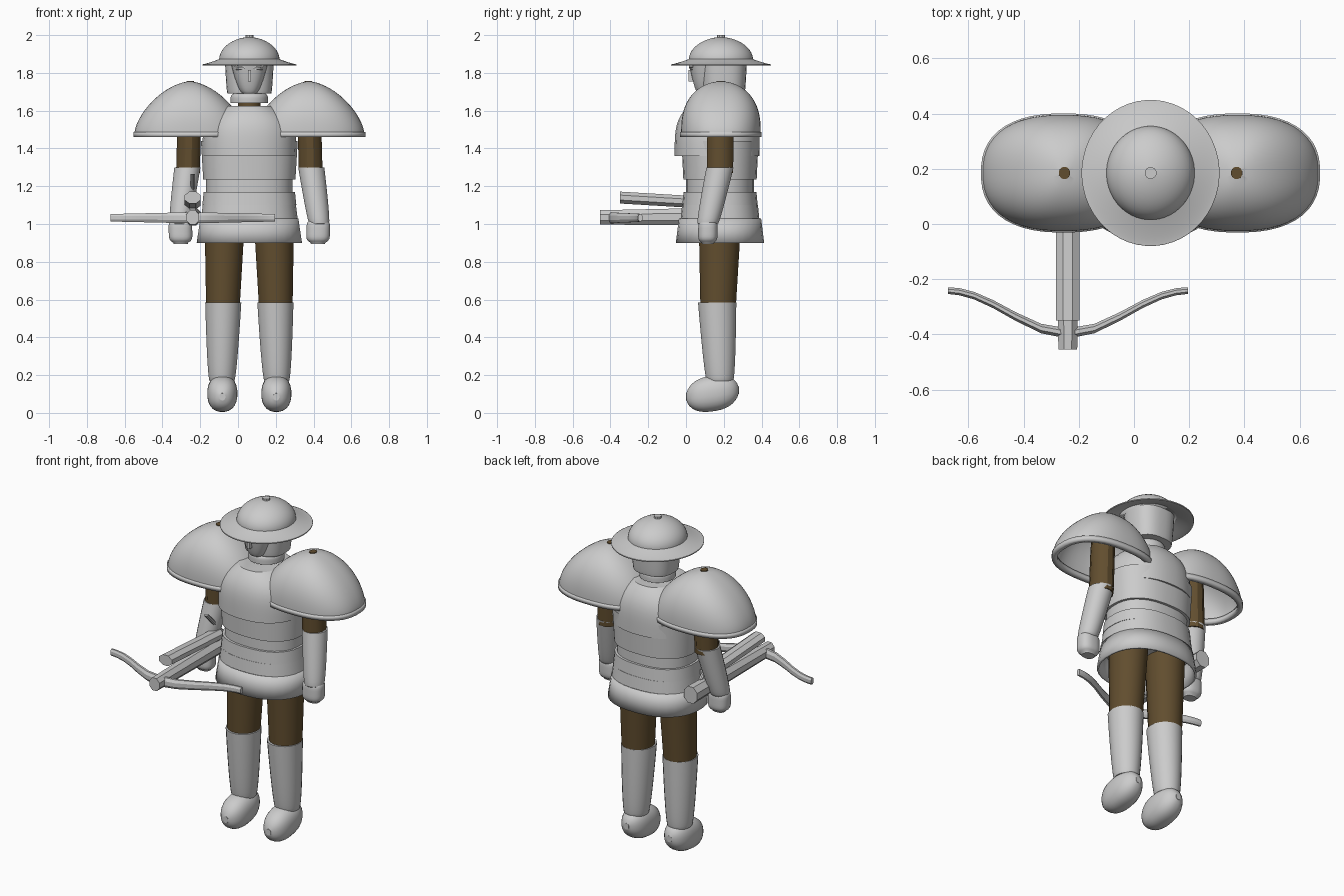
import bpy, bmesh, math
from mathutils import Vector

default_cube = bpy.data.objects.get("Cube")
if default_cube:
    bpy.data.objects.remove(default_cube)

MID_X, MID_Y = 0.06, 0.185      # body axis


def material(name, colour):
    mat = bpy.data.materials.new(name)
    mat.use_nodes = True
    mat.diffuse_color = (*colour, 1)
    mat.node_tree.nodes["Principled BSDF"].inputs["Base Color"].default_value = (*colour, 1)
    return mat


STEEL = material("pale_steel", (0.6, 0.6, 0.6))
CLOTH = material("brown_cloth", (0.12, 0.075, 0.028))


# Profile rules: each returns the two cross-section scales at position t along a part
def taper(ratio, power=1):
    def scale(t):
        value = 1 + (ratio - 1) * t ** power
        return value, value
    return scale


def dome(power, root=0.5, tip=0.06):
    def scale(t):
        value = max(tip, max(0, 1 - t ** power) ** root)
        return value, value
    return scale


def rounded(power, tip=0.2):
    return lambda t: dome(power, tip=tip)(abs(2 * t - 1))


def shoulder_profile(t):
    return dome(1.5, 0.6)(t)[0], dome(2.5)(t)[0]


def chest_profile(t):
    return 1 - t ** 4 / 2, 1 - t ** 4 / 3


def face_profile(t):
    spread = t ** 0.6
    return 0.35 + 0.65 * spread, 0.5 + 0.5 * spread


def bow_profile(t):
    value = 1 - abs(2 * t - 1) / 3
    return value, value


def finish(name, bm, mat, crease=32):
    bmesh.ops.recalc_face_normals(bm, faces=bm.faces)
    mesh = bpy.data.meshes.new(name)
    bm.to_mesh(mesh)
    bm.free()
    mesh.materials.append(mat)
    part = bpy.data.objects.new(name, mesh)
    bpy.context.collection.objects.link(part)
    bpy.ops.object.select_all(action='DESELECT')
    bpy.context.view_layer.objects.active = part
    part.select_set(True)
    bpy.ops.object.shade_smooth_by_angle(angle=math.radians(crease))
    return part


def superellipse(angle, power):
    return [math.copysign(abs(v) ** (2 / power), v) for v in (math.cos(angle), math.sin(angle))]


def sweep(name, start, end, size, profile=taper(1), mat=STEEL, sides=32, power=2,
          steps=14, closed=(True, True), thick=0, bend=None, crease=32):
    """Skin superellipse sections from start to end, square to the main direction."""
    start, end = Vector(start), Vector(end)
    span = [abs(v) for v in end - start]
    main = span.index(max(span))
    first, second = [axis for axis in range(3) if axis != main]
    bm = bmesh.new()
    rows = []
    for step in range(steps + 1):
        t = (1 - math.cos(math.pi * step / steps)) / 2
        centre = start.lerp(end, t)
        if bend:
            centre += bend(t)
        scale = profile(t)
        row = []
        for side in range(sides):
            u, v = superellipse(math.tau * (side + 0.5) / sides, power)
            point = centre.copy()
            point[first] += size[0] * scale[0] * u
            point[second] += size[1] * scale[1] * v
            row.append(bm.verts.new(point))
        rows.append(row)
    for low, high in zip(rows, rows[1:]):
        for side in range(sides):
            bm.faces.new((low[side - 1], low[side], high[side], high[side - 1]))
    for row, fill in zip((rows[0], rows[-1]), closed):
        if fill:
            bm.faces.new(row)
    part = finish(name, bm, mat, crease)
    if thick:
        shell = part.modifiers.new("shell", 'SOLIDIFY')
        shell.thickness = thick
        shell.offset = -1
    return part


def upright(name, bottom, top, size, profile=taper(1), y=MID_Y, **options):
    """A part centred on the body, from one height to another."""
    return sweep(name, (MID_X, y, bottom), (MID_X, y, top), size, profile, **options)


def block(name, centre, size, tilt=0):
    bm = bmesh.new()
    bmesh.ops.create_cube(bm, size=1)
    part = finish(name, bm, STEEL)
    part.location, part.scale, part.rotation_euler.y = centre, size, tilt


# Hat
upright("hat_brim", 1.845, 1.875, (0.25, 0.265), taper(0.62, 0.8), sides=48,
        closed=(False, True), thick=0.006)
upright("hat_crown", 1.87, 1.99, (0.16, 0.17), dome(2, 0.55), sides=48)
upright("hat_knob", 1.97, 2, (0.022, 0.022), sides=10)

# Head and neck
upright("hood", 1.69, 1.87, (0.116, 0.11), taper(1.12, 0.6), y=0.2, power=2.6)
upright("face", 1.69, 1.86, (0.1, 0.1), face_profile, y=0.115, power=2.4)
upright("neck", 1.6, 1.7, (0.06, 0.06), mat=CLOTH)
upright("collar", 1.64, 1.69, (0.1, 0.1), taper(0.85, 6))
block("nose", (MID_X, 0.025, 1.785), (0.016, 0.025, 0.06))
for sign in (-1, 1):
    block("brow", (MID_X + sign * 0.05, 0.026, 1.832), (0.055, 0.02, 0.008), -sign * 0.15)
    block("eye", (MID_X + sign * 0.05, 0.028, 1.818), (0.04, 0.015, 0.006))

# Layered torso armour
upright("chest_plate", 1.36, 1.625, (0.25, 0.226), chest_profile, y=0.165, power=2.3)
for name, bottom, top, width, depth, ratio in (
        ("rib_plate", 1.235, 1.44, 0.245, 0.195, 1.05),
        ("waist_plate", 1.15, 1.24, 0.23, 0.18, 1),
        ("belt", 1.1, 1.17, 0.25, 0.2, 0.97),
        ("hip_band", 1.02, 1.1, 0.258, 0.21, 0.96)):
    upright(name, bottom, top, (width, depth), taper(ratio), y=0.18, power=2.4, steps=2)
upright("skirt", 0.9, 1.03, (0.28, 0.235), taper(0.93), y=0.18, power=2.3, steps=2,
        closed=(False, False), thick=0.012)

# Limbs, the same on both sides
for side_name, sign in (("right", -1), ("left", 1)):
    def limb(name, start, end, *shape, **options):
        ends = [(MID_X + sign * x, y, z) for x, y, z in (start, end)]
        sweep(side_name + "_" + name, *ends, *shape, **options)

    limb("shoulder_rim", (0.315, MID_Y, 1.46), (0.315, MID_Y, 1.487), (0.3, 0.216),
         sides=48, power=2.4, steps=1, closed=(False, False), thick=0.03)
    limb("shoulder_dome", (0.315, MID_Y, 1.485), (0.315, MID_Y, 1.755), (0.293, 0.211),
         shoulder_profile, sides=48, power=2.4, steps=20, closed=(False, True), thick=0.015)
    limb("upper_arm", (0.325, 0.18, 1.27), (0.312, MID_Y, 1.758), (0.065, 0.072),
         dome(6, tip=0.32), CLOTH, sides=12)
    limb("forearm", (0.37, 0.115, 1), (0.328, 0.18, 1.3), (0.05, 0.052), taper(1.4, 0.4), sides=20)
    limb("hand", (0.363, 0.115, 0.895), (0.366, 0.117, 1.03), (0.063, 0.052), rounded(5, 0.6),
         sides=20, power=2.5, crease=45)
    limb("thigh", (0.14, 0.17, 0.56), (0.13, 0.18, 1.03), (0.09, 0.095), taper(1.2),
         CLOTH, sides=20)
    limb("greave", (0.145, 0.18, 0.17), (0.138, 0.165, 0.585), (0.066, 0.07), taper(1.46, 0.6),
         sides=24)
    limb("foot", (0.143, 0, 0.085), (0.143, 0.28, 0.12), (0.08, 0.095), rounded(2.5),
         sides=24, power=2.3, steps=18, crease=45)

# Crossbow held in the right hand
GRIP_X = -0.24
for name, y_start, z_start, y_end, z_end, size, ratio in (
        ("stock", -0.455, 1.035, 0.3, 1.04, (0.037, 0.041), 1.3),
        ("upper_rail", -0.35, 1.14, 0.15, 1.11, (0.046, 0.034), 1),
        ("trigger_lever", 0.04, 1.265, 0.2, 1.1, (0.012, 0.016), 1)):
    sweep(name, (GRIP_X, y_start, z_start), (GRIP_X, y_end, z_end), size, taper(ratio),
          sides=8, steps=1, crease=25)


def bow_bend(t):
    return Vector((0, -0.155 * math.cos(math.pi * (t - 0.5)) ** 2, 0))


sweep("bow", (GRIP_X - 0.435, -0.242, 1.033), (GRIP_X + 0.435, -0.242, 1.033), (0.02, 0.032),
      bow_profile, sides=8, bend=bow_bend, crease=25)
